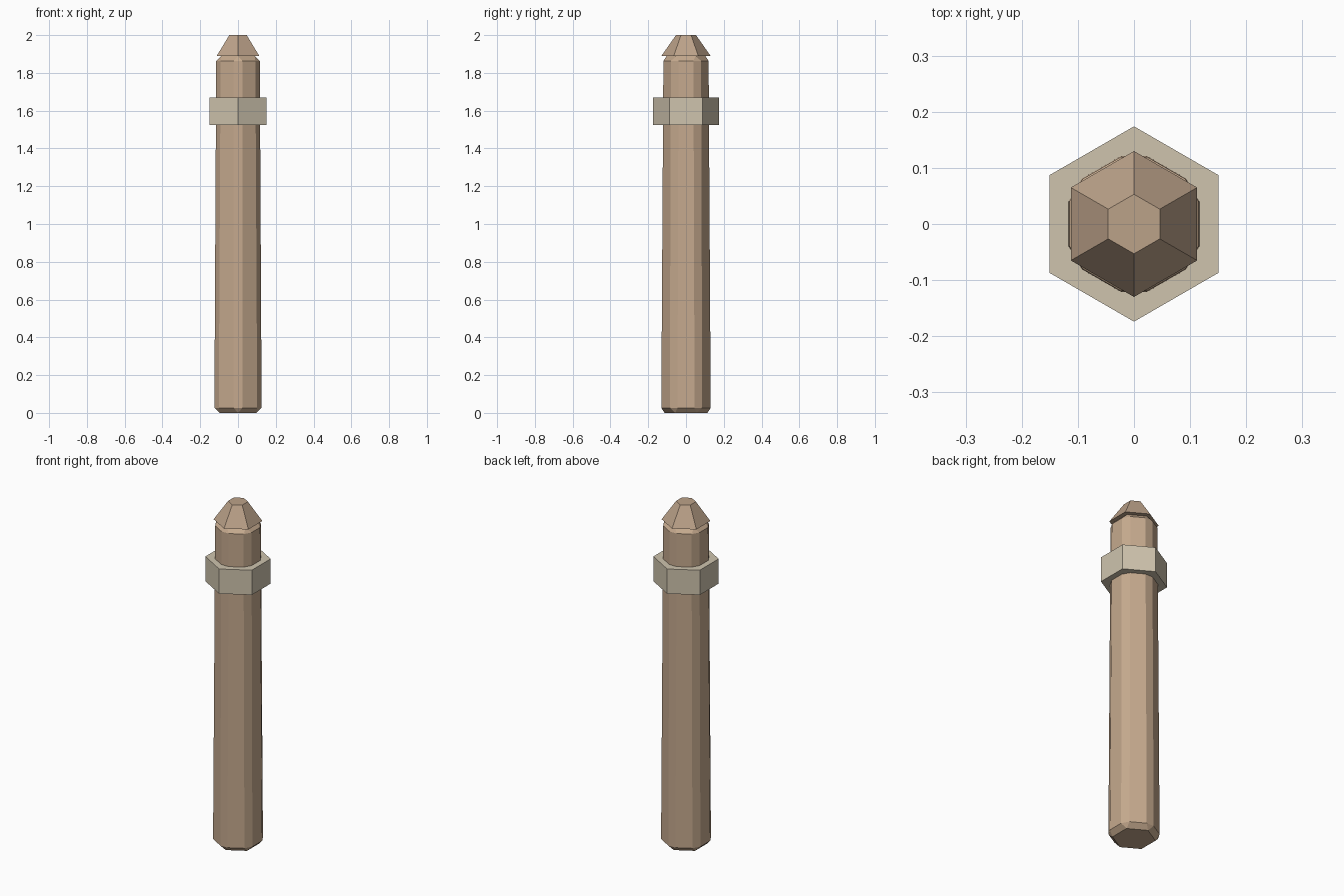
import bpy, math

if "Cube" in bpy.data.objects:
    bpy.data.objects.remove(bpy.data.objects["Cube"])


def material(name, color):
    m = bpy.data.materials.new(name)
    m.diffuse_color = (*color, 1)
    m.use_nodes = True
    m.node_tree.nodes["Principled BSDF"].inputs["Base Color"].default_value = m.diffuse_color
    return m


wood = material("wood", (0.56, 0.40, 0.27))
wood_cap = material("cap_wood", (0.50, 0.36, 0.25))
band_mat = material("band", (0.62, 0.55, 0.42))


def hexagon(name, r_low, r_high, z0, z1, mat):
    """Six-sided tapered prism with corners on the y axis."""
    bpy.ops.mesh.primitive_cone_add(vertices=6, radius1=r_low, radius2=r_high,
                                    depth=z1 - z0, location=(0, 0, (z0 + z1) / 2))
    ob = bpy.context.object
    ob.name = name
    ob.data.materials.append(mat)
    return ob


# tapered shaft with chamfered edges
post = hexagon("post", 0.1445, 0.133, 0, 1.89, wood)
bev = post.modifiers.new("chamfer", 'BEVEL')
bev.width = 0.027
bev.segments = 1
bev.limit_method = 'NONE'

# collar near the top
hexagon("collar", 0.174, 0.174, 1.525, 1.67, band_mat)

# pointed cap, cut flat at the tip
hexagon("cap", 0.13, 0.053, 1.89, 2.0, wood_cap)
